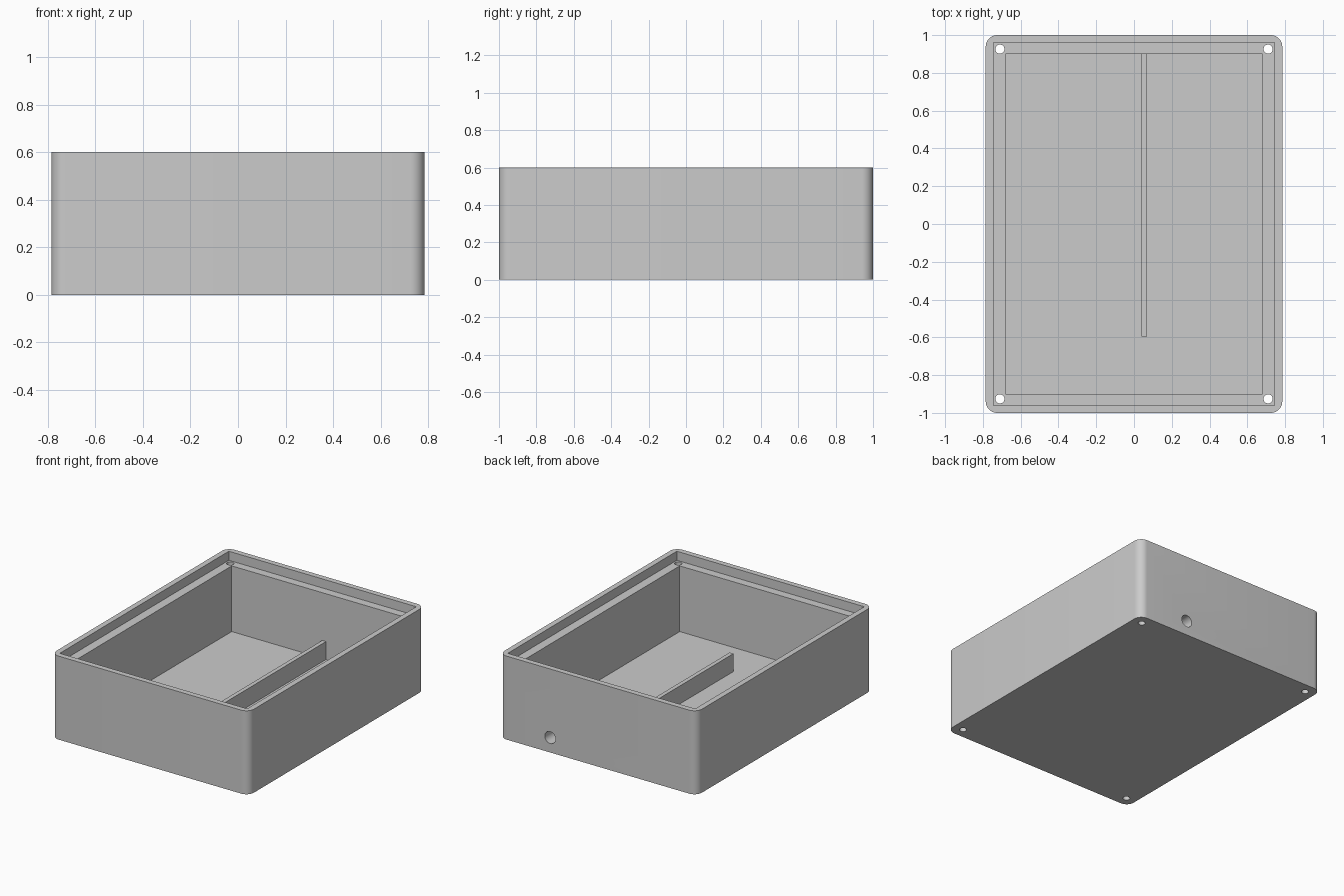
import bpy, bmesh, math
from mathutils import Matrix

cube = bpy.data.objects.get("Cube")
if cube:
    bpy.data.objects.remove(cube, do_unlink=True)

WIDTH, DEPTH, HEIGHT = 1.57, 2.0, 0.6
FLOOR, LEDGE = 0.063, 0.535

grey = bpy.data.materials.new("light grey plastic")
grey.use_nodes = True
colour = (0.6, 0.6, 0.6, 1)
grey.diffuse_color = colour
grey.node_tree.nodes["Principled BSDF"].inputs["Base Color"].default_value = colour


def finish(bm, name):
    mesh = bpy.data.meshes.new(name)
    bm.to_mesh(mesh)
    bm.free()
    mesh.materials.append(grey)
    obj = bpy.data.objects.new(name, mesh)
    bpy.context.collection.objects.link(obj)
    return obj


def box(name, x, y, z, radius=0):
    """Box between (min, max) pairs, with optional rounded upright edges."""
    bm = bmesh.new()
    size = [b - a for a, b in (x, y, z)]
    middle = [(a + b) / 2 for a, b in (x, y, z)]
    bmesh.ops.create_cube(bm, size=1, matrix=Matrix.Translation(middle) @ Matrix.Diagonal((*size, 1)))
    if radius:
        upright = [e for e in bm.edges if abs(e.verts[0].co.z - e.verts[1].co.z) > 0.1]
        bmesh.ops.bevel(bm, geom=upright, offset=radius, segments=10, profile=0.5, affect='EDGES')
    return finish(bm, name)


def cylinder(name, centre, radius, length, turn=0):
    bm = bmesh.new()
    matrix = Matrix.Translation(centre) @ Matrix.Rotation(turn, 4, 'X')
    bmesh.ops.create_cone(bm, cap_ends=True, segments=32, radius1=radius, radius2=radius,
                          depth=length, matrix=matrix)
    return finish(bm, name)


def select_only(obj):
    bpy.ops.object.select_all(action='DESELECT')
    obj.select_set(True)
    bpy.context.view_layer.objects.active = obj


# Outer shell with rounded corners
shell = box("enclosure_shell", (-WIDTH / 2, WIDTH / 2), (-DEPTH / 2, DEPTH / 2), (0, HEIGHT), 0.06)

# Main cavity, lid recess, cable hole in the back and screw holes in the corners
cutters = [
    box("cavity_cutter", (-0.68, 0.68), (-0.9, 0.9), (FLOOR, 0.8)),
    box("lid_recess_cutter", (-0.745, 0.745), (-0.96, 0.96), (LEDGE, 0.9)),
    cylinder("cable_hole_cutter", (0.38, 0.97, 0.107), 0.043, 0.2, math.pi / 2),
]
for sx in (-1, 1):
    for sy in (-1, 1):
        cutters.append(cylinder("screw_hole_cutter", (sx * 0.71, sy * 0.926, 0.3), 0.024, 1))

select_only(shell)
for cutter in cutters:
    cutter.hide_render = True
    cut = shell.modifiers.new("cut", 'BOOLEAN')
    cut.operation = 'DIFFERENCE'
    cut.solver = 'EXACT'
    cut.object = cutter
    bpy.ops.object.modifier_apply(modifier=cut.name)
    bpy.data.objects.remove(cutter, do_unlink=True)
bpy.ops.object.shade_smooth_by_angle(angle=math.radians(30))

# Low divider rib joined to the floor and back wall
box("divider_rib", (0.04, 0.07), (-0.595, 0.91), (FLOOR - 0.01, 0.192))
